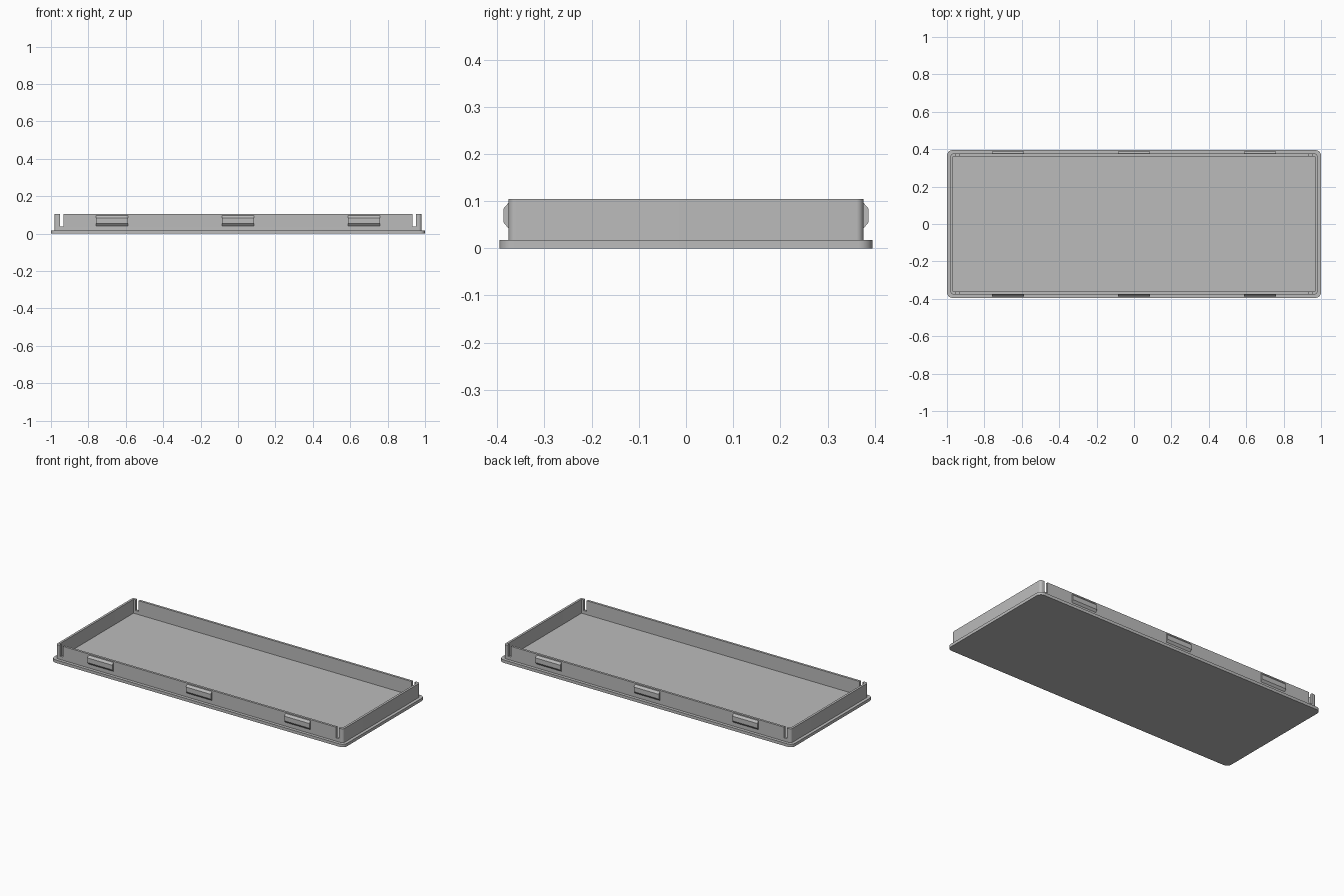
import bpy, bmesh
from math import cos, sin, pi

cube = bpy.data.objects.get("Cube")
if cube:
    bpy.data.objects.remove(cube, do_unlink=True)

grey = bpy.data.materials.new("plain grey")
grey.use_nodes = True
colour = (0.5, 0.5, 0.5, 1)
grey.diffuse_color = colour
grey.node_tree.nodes["Principled BSDF"].inputs["Base Color"].default_value = colour


def finish(bm, name):
    bmesh.ops.recalc_face_normals(bm, faces=bm.faces)
    mesh = bpy.data.meshes.new(name)
    bm.to_mesh(mesh)
    bm.free()
    mesh.materials.append(grey)
    ob = bpy.data.objects.new(name, mesh)
    bpy.context.collection.objects.link(ob)
    return ob


def outline(hx, hy, r, steps=8):
    """Rounded rectangle, counter-clockwise."""
    pts = []
    for q, (sx, sy) in enumerate([(1, 1), (-1, 1), (-1, -1), (1, -1)]):
        for i in range(steps + 1):
            a = (q + i / steps) * pi / 2
            pts.append((sx * (hx - r) + r * cos(a), sy * (hy - r) + r * sin(a)))
    return pts


def ring(bm, pts, z):
    return [bm.verts.new((x, y, z)) for x, y in pts]


def bridge(bm, a, b):
    for i in range(len(a)):
        j = (i + 1) % len(a)
        bm.faces.new((a[i], a[j], b[j], b[i]))


def smooth(ob):
    bpy.ops.object.select_all(action='DESELECT')
    ob.select_set(True)
    bpy.context.view_layer.objects.active = ob
    bpy.ops.object.shade_smooth_by_angle(angle=pi / 6)


PLATE_TOP, WALL_TOP = 0.018, 0.104
WALL_X, WALL_Y, THICK = 0.981, 0.376, 0.014

# Base plate with rounded corners
bm = bmesh.new()
pts = outline(1, 0.395, 0.03)
low, high = ring(bm, pts, 0), ring(bm, pts, PLATE_TOP)
bridge(bm, low, high)
bm.faces.new(low)
bm.faces.new(high)
smooth(finish(bm, "base_plate"))

# Upright rim, a closed loop sunk slightly into the plate
bm = bmesh.new()
outer = outline(WALL_X, WALL_Y, 0.015)
inner = outline(WALL_X - THICK, WALL_Y - THICK, 0.001)
rings = [ring(bm, p, z) for p, z in
         [(outer, 0.01), (outer, WALL_TOP), (inner, WALL_TOP), (inner, 0.01)]]
for i in range(4):
    bridge(bm, rings[i], rings[(i + 1) % 4])
rim = finish(bm, "rim_wall")

# Relief slots near the ends of both long walls
bm = bmesh.new()
for sx in (-1, 1):
    for sy in (-1, 1):
        box = bmesh.ops.create_cube(bm, size=1)["verts"]
        bmesh.ops.scale(bm, vec=(0.02, 0.05, 0.1), verts=box)
        bmesh.ops.translate(bm, vec=(sx * 0.942, sy * 0.37, 0.088), verts=box)
cutter = finish(bm, "slot_cutter")
cutter.hide_render = True
cutter.hide_set(True)
cut = rim.modifiers.new("slots", 'BOOLEAN')
cut.operation = 'DIFFERENCE'
cut.solver = 'EXACT'
cut.object = cutter
bpy.context.view_layer.objects.active = rim
bpy.ops.object.modifier_apply(modifier=cut.name)
bpy.data.objects.remove(cutter, do_unlink=True)
smooth(rim)

# Snap clips: bevelled ridges, three on each long wall
profile = [(-0.004, 0.042), (0, 0.042), (0.011, 0.055),
           (0.011, 0.084), (0, 0.097), (-0.004, 0.097)]
for side, sy in (("front", -1), ("back", 1)):
    for place, cx in (("right", -0.673), ("middle", 0), ("left", 0.673)):
        bm = bmesh.new()
        ends = [[bm.verts.new((cx + dx, sy * (WALL_Y + d), z)) for d, z in profile]
                for dx in (-0.085, 0.085)]
        bridge(bm, *ends)
        for end in ends:
            bm.faces.new(end)
        finish(bm, f"{side}_{place}_clip")
